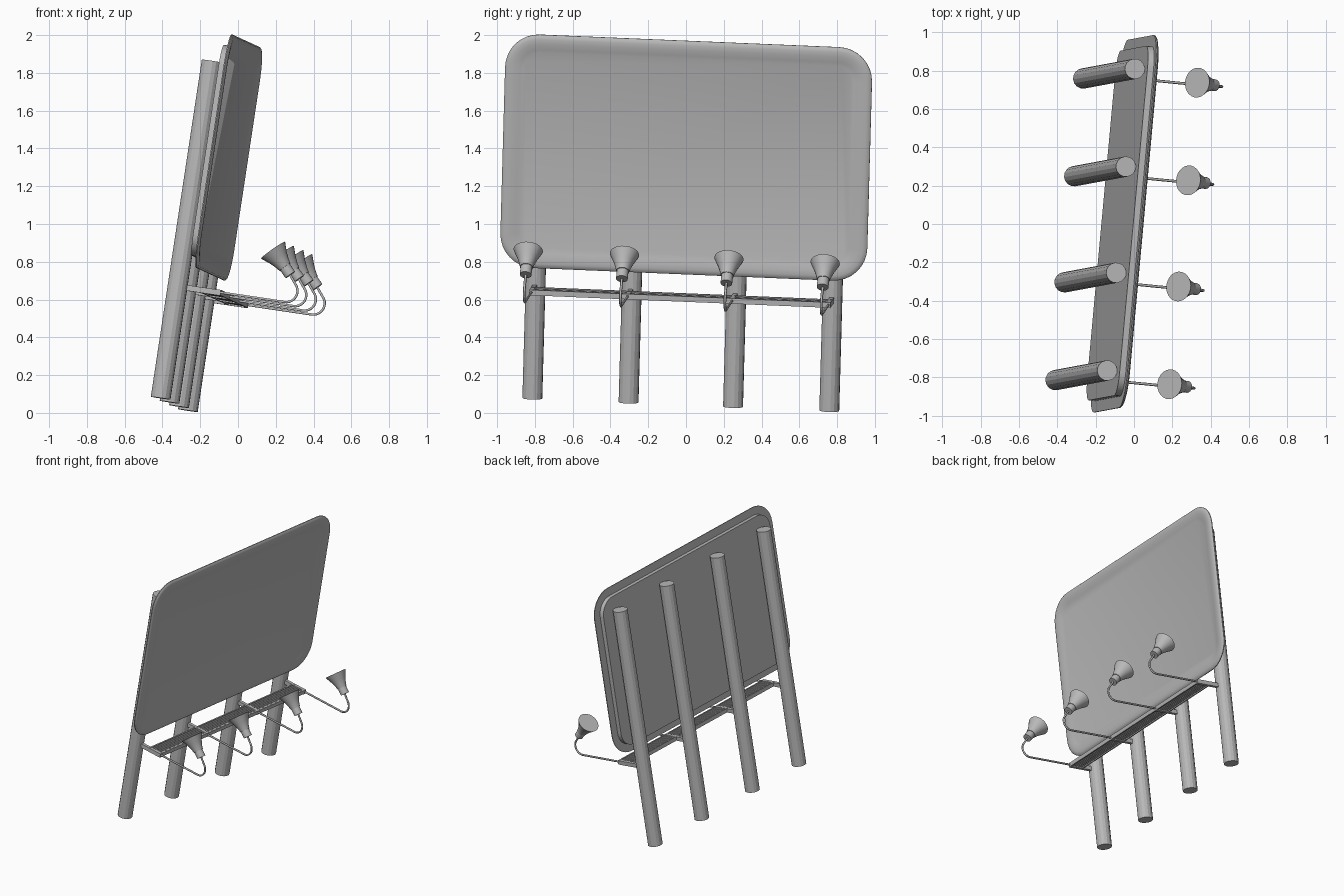
import bpy, bmesh, math
from mathutils import Vector, Matrix

cube = bpy.data.objects.get("Cube")
if cube:
    bpy.data.objects.remove(cube, do_unlink=True)

# Single grey material
grey = bpy.data.materials.new("plain grey")
grey.use_nodes = True
tone = (0.48, 0.48, 0.48, 1)
grey.diffuse_color = tone
grey.node_tree.nodes["Principled BSDF"].inputs["Base Color"].default_value = tone

# Leaning frame: local x = out of the face, y = along the width, z = up the posts
up = Vector((0.1495, 0.0277, 0.988)).normalized()
out = Vector((0.0917, 0.995, -0.038)).cross(up).normalized()
along = up.cross(out)
FRAME = Matrix.Translation((-0.3375, -0.0275, 0.045)) @ Matrix((out, along, up)).transposed().to_4x4()
STATIONS = (-0.79, -0.278, 0.278, 0.79)


def place(name, data):
    obj = bpy.data.objects.new(name, data)
    bpy.context.scene.collection.objects.link(obj)
    data.materials.append(grey)
    obj.matrix_world = FRAME
    return obj


def loft(name, rings, smooth=None):
    """Skin a stack of equal-length rings and cap both ends."""
    bm = bmesh.new()
    loops = [[bm.verts.new(p) for p in ring] for ring in rings]
    n = len(loops[0])
    for a, b in zip(loops, loops[1:]):
        for i in range(n):
            j = (i + 1) % n
            bm.faces.new((a[i], a[j], b[j], b[i]))
    bm.faces.new(loops[0][::-1])
    bm.faces.new(loops[-1])
    bmesh.ops.recalc_face_normals(bm, faces=bm.faces)
    mesh = bpy.data.meshes.new(name)
    bm.to_mesh(mesh)
    bm.free()
    if smooth:
        mesh.polygons.foreach_set("use_smooth", [True] * len(mesh.polygons))
        mesh.set_sharp_from_angle(angle=math.radians(smooth))
    return place(name, mesh)


def lathe(name, start, axis, profile, sides, smooth=None):
    """Turn (distance, radius) pairs around an axis."""
    axis = Vector(axis).normalized()
    side = Vector((0, 1, 0))
    other = axis.cross(side)
    turn = [math.tau * (i + 0.5) / sides for i in range(sides)]
    rings = [[Vector(start) + axis * d + (side * math.cos(t) + other * math.sin(t)) * r for t in turn]
             for d, r in profile]
    return loft(name, rings, smooth)


def rounded_ring(inset, depth):
    """Rounded rectangle parallel to the panel face."""
    radius = 0.18 - inset
    hy, hz = 0.976 - inset - radius, 0.625 - inset - radius
    ring = []
    for k, (sy, sz) in enumerate(((1, 1), (-1, 1), (-1, -1), (1, -1))):
        for i in range(9):
            t = math.pi / 2 * (k + i / 8)
            ring.append((depth, sy * hy + radius * math.cos(t), 1.335 + sz * hz + radius * math.sin(t)))
    return ring


def box(name, low, high):
    (x0, y0, z0), (x1, y1, z1) = low, high
    return loft(name, [[(x0, y0, z), (x1, y0, z), (x1, y1, z), (x0, y1, z)] for z in (z0, z1)])


# Dished front panel and the smaller backing box behind it
loft("front_panel", [rounded_ring(i, d) for i, d in
                     ((0, 0.084), (0, 0.09), (0.008, 0.097), (0.025, 0.101), (0.05, 0.099),
                      (0.08, 0.094), (0.1, 0.088))], 35)
loft("backing_box", [rounded_ring(0.06, d) for d in (0.052, 0.086)], 35)

# Walkway: edge rails with slats between them
for name, x in (("back_rail", 0.12), ("front_rail", 0.222)):
    box(name, (x, -0.8, 0.585), (x + 0.01, 0.8, 0.614))
for i in range(6):
    x = 0.135 + i * 0.0145
    box(f"walkway_slat_{i + 1}", (x, -0.8, 0.59), (x + 0.009, 0.8, 0.61))

# Posts, brackets and lamps at each station
for n, y in enumerate(STATIONS, 1):
    lathe(f"post_{n}", (0, y, 0), (0, 0, 1), ((0, 0.053), (1.806, 0.053)), 16)
    box(f"walkway_bracket_{n}", (0.045, y - 0.012, 0.583), (0.232, y + 0.012, 0.613))

    # Lamp arm: straight run, then a hook back towards the panel
    path = [(0.13, 0.6)]
    for i in range(11):
        t = math.radians(-90 + 13.5 * i)
        path.append((0.575 + 0.06 * math.cos(t), 0.66 + 0.06 * math.sin(t)))
    path.append((0.58, 0.75))
    curve = bpy.data.curves.new(f"lamp_arm_{n}", "CURVE")
    curve.dimensions = "3D"
    curve.bevel_depth = 0.007
    curve.bevel_resolution = 1
    curve.use_fill_caps = True
    spline = curve.splines.new("POLY")
    spline.points.add(len(path) - 1)
    for point, (x, z) in zip(spline.points, path):
        point.co = (x, y, z, 1)
    place(f"lamp_arm_{n}", curve)

    # Lamp head: socket and flared shade
    start, axis = (0.584, y, 0.747), (-0.69, 0, 0.72)
    lathe(f"lamp_socket_{n}", start, axis, ((0, 0.031), (0.055, 0.031)), 20, 35)
    lathe(f"lamp_shade_{n}", start, axis,
          ((0.05, 0.035), (0.075, 0.041), (0.11, 0.054), (0.16, 0.078)), 24, 35)
